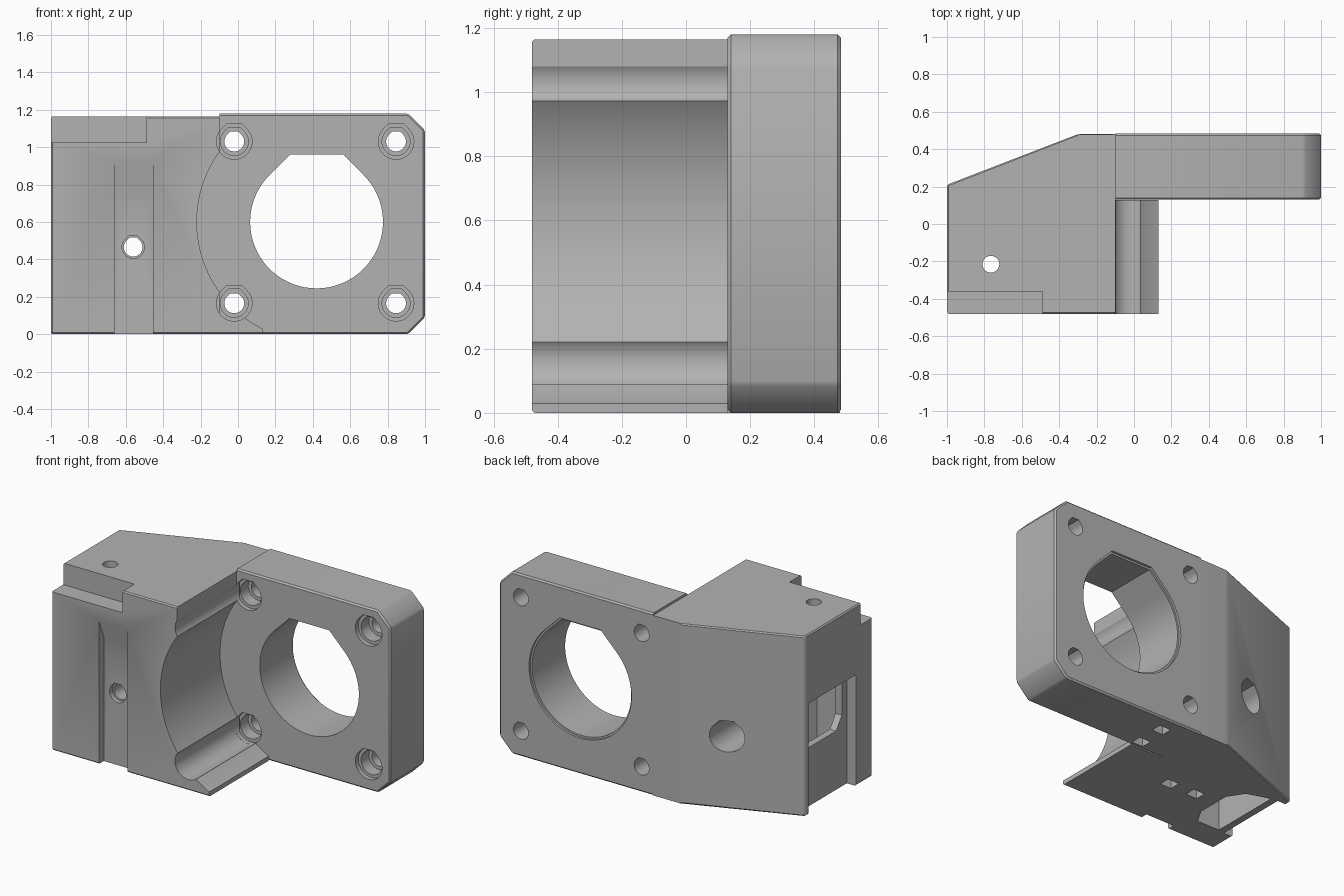
import bpy, bmesh, math

if "Cube" in bpy.data.objects:
    bpy.data.objects.remove(bpy.data.objects["Cube"], do_unlink=True)

grey = bpy.data.materials.new("plain grey")
grey.use_nodes = True
GREY = (0.45, 0.45, 0.45, 1)
grey.diffuse_color = GREY
for node in grey.node_tree.nodes:
    if node.type == 'BSDF_PRINCIPLED':
        node.inputs["Base Color"].default_value = GREY
        node.inputs["Roughness"].default_value = 0.6


def prism(name, pts, axis, a, b, bevel=0, rule=None):
    """Extrude a closed 2D profile along an axis from a to b."""
    place = {'X': lambda p, t: (t, p[0], p[1]),
             'Y': lambda p, t: (p[0], t, p[1]),
             'Z': lambda p, t: (p[0], p[1], t)}[axis]
    bm = bmesh.new()
    low = [bm.verts.new(place(p, a)) for p in pts]
    high = [bm.verts.new(place(p, b)) for p in pts]
    bm.faces.new(low)
    bm.faces.new(high)
    for i in range(len(pts)):
        j = (i + 1) % len(pts)
        bm.faces.new((low[i], low[j], high[j], high[i]))
    bmesh.ops.recalc_face_normals(bm, faces=bm.faces)
    if bevel:
        edges = [e for e in bm.edges
                 if rule((e.verts[0].co + e.verts[1].co) / 2)]
        bmesh.ops.bevel(bm, geom=edges, offset=bevel, segments=1,
                        affect='EDGES', clamp_overlap=True)
    mesh = bpy.data.meshes.new(name)
    bm.to_mesh(mesh)
    bm.free()
    mesh.materials.append(grey)
    ob = bpy.data.objects.new(name, mesh)
    bpy.context.collection.objects.link(ob)
    return ob


def rect(x0, x1, y0, y1):
    return [(x0, y0), (x1, y0), (x1, y1), (x0, y1)]


def circle(cx, cy, r, n=32):
    return [(cx + r * math.cos(math.tau * i / n),
             cy + r * math.sin(math.tau * i / n)) for i in range(n)]


def flat_top(cx, cz, r, n=36):
    """Round hole with 45 degree shoulders and a flat roof."""
    pts = []
    for i in range(n + 1):
        t = math.radians(135 + 270 * i / n)
        pts.append((cx + r * math.cos(t), cz + r * math.sin(t)))
    return pts + [(cx + 0.4 * r, cz + 1.014 * r), (cx - 0.4 * r, cz + 1.014 * r)]


def cut(ob, *shape):
    cutter = prism("cutter", *shape)
    cutter.hide_render = True
    mod = ob.modifiers.new("cut", 'BOOLEAN')
    mod.operation = 'DIFFERENCE'
    mod.solver = 'EXACT'
    mod.object = cutter
    bpy.context.view_layer.objects.active = ob
    bpy.ops.object.modifier_apply(modifier=mod.name)
    bpy.data.objects.remove(cutter, do_unlink=True)


# Main block with slanted back corner
block = prism("carriage_block",
              [(-1, -.48), (.13, -.48), (.13, .129), (-.1, .129),
               (-.1, .48), (-.3, .48), (-1, .21)],
              'Z', 0, 1.165, .008, lambda m: m.x < -.21)

# Motor plate with two chamfered corners
plate = prism("motor_plate",
              [(-.1, 0), (.91, 0), (1, .09), (1, 1.09), (.91, 1.18), (-.1, 1.18)],
              'Y', .13, .483, .01, lambda m: m.x > -.09)

# Round motor clearance and open space above the lip
cut(block, circle(.42, .6, .64, 128), 'Y', -.7, .13)
cut(block, rect(-.1, .5, .6, 1.4), 'Y', -.7, .13)

# Screw holes with stepped counterbores
for z in (.165, 1.03):
    cut(block, flat_top(-.02, z, .095), 'Y', -.7, .2)
    for x in (-.02, .845):
        cut(plate, flat_top(x, z, .095), 'Y', 0, .16)
        cut(plate, flat_top(x, z, .075), 'Y', 0, .24)
        cut(plate, flat_top(x, z, .053), 'Y', 0, .6)

# Large bore with a relieved rear edge
cut(plate, flat_top(.42, .6, .355, 72), 'Y', 0, .6)
cut(plate, flat_top(.42, .6, .367, 72), 'Y', .468, .6)

# Step along the upper front edge
cut(block, rect(-1.1, -.49, -.6, -.36), 'Z', 1.025, 1.3)

# Shallow front groove with a sloped roof
cut(block, [(-.6, -.1), (-.43, -.1), (-.43, .8), (-.6, 1.225)], 'X', -.66, -.455)

# Horizontal bolt hole, recessed on both ends
cut(block, flat_top(-.56, .465, .06), 'Y', -.7, -.4)
cut(block, flat_top(-.56, .465, .05), 'Y', -.7, .7)
cut(block, flat_top(-.56, .465, .1), 'Y', 0, .7)

# Side recess, inner pocket open below, and the window joining them
cut(block, rect(-.31, .175, -.1, .72), 'X', -1.1, -.935)
cut(block, [(-.89, -.3), (-.73, -.3), (-.675, -.2), (-.675, .02),
            (-.74, .12), (-.89, .17)], 'Z', -.1, .715)
cut(block, [(.15, .38), (-.2, .38), (-.26, .46), (-.26, .7), (.15, .7)],
    'X', -1, -.85)

# Vertical bolt hole
cut(block, circle(-.765, -.215, .045), 'Z', .3, 1.3)

# Small tie slots in the underside
for x, y in ((-.33, -.075), (-.52, -.07)):
    cut(block, rect(x - .04, x + .04, y - .035, y + .035), 'Z', -.1, .1)
for y in (.19, .37):
    cut(plate, rect(.065, .145, y - .035, y + .035), 'Z', -.1, .1)

# Smooth curved walls, crisp edges
for ob in (block, plate):
    bpy.ops.object.select_all(action='DESELECT')
    ob.select_set(True)
    bpy.context.view_layer.objects.active = ob
    bpy.ops.object.shade_smooth_by_angle(angle=math.radians(25))
